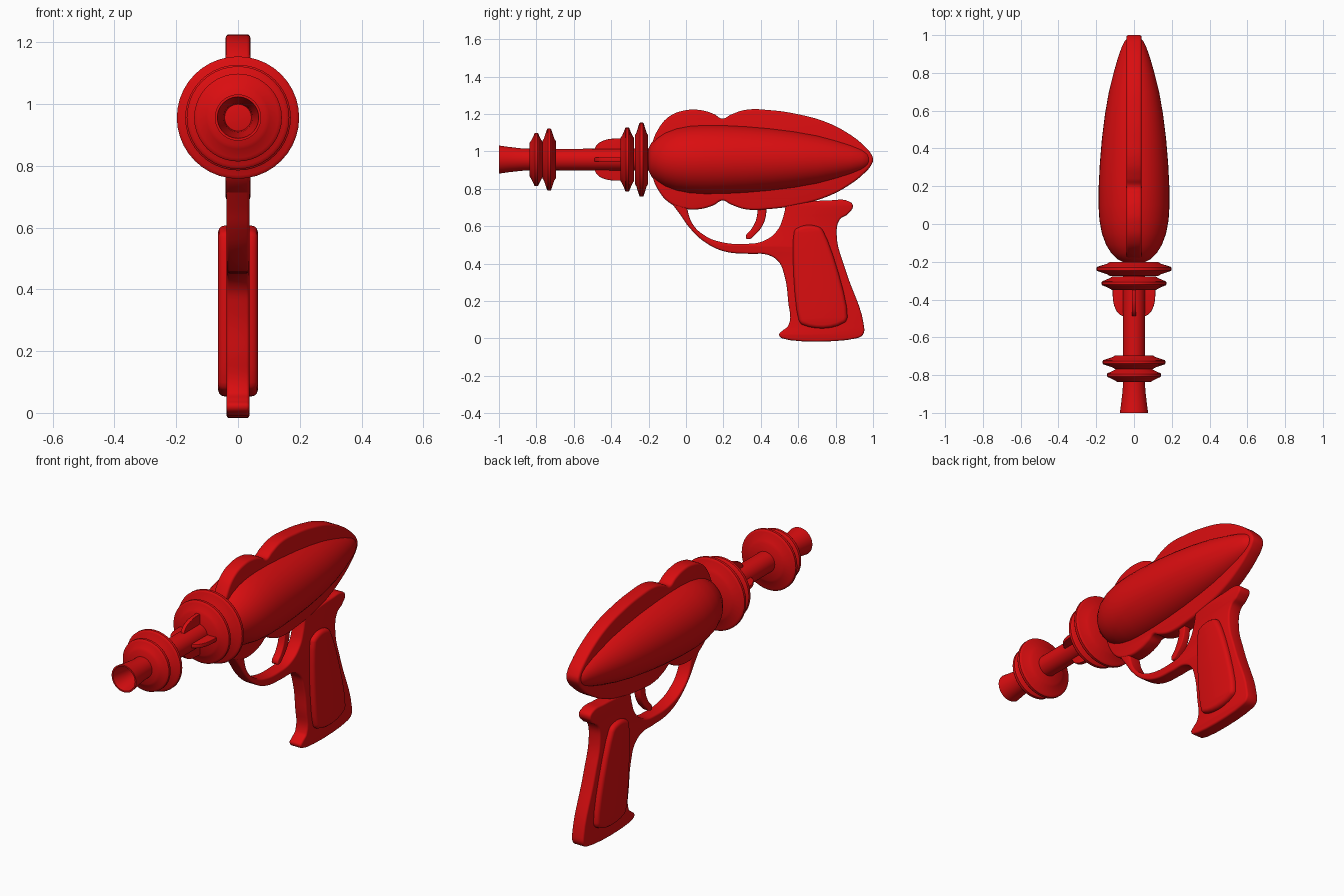
import bpy, bmesh, math
from mathutils import Matrix, Vector

AXIS = 0.956  # height of the barrel axis

cube = bpy.data.objects.get("Cube")
if cube:
    bpy.data.objects.remove(cube, do_unlink=True)

red = bpy.data.materials.new("bright_red")
red.use_nodes = True
red.diffuse_color = (0.7, 0.004, 0.005, 1)
red.node_tree.nodes["Principled BSDF"].inputs["Base Color"].default_value = (0.7, 0.004, 0.005, 1)


def finish(obj, angle=35):
    """Weld, orient, colour and smooth a mesh object."""
    bm = bmesh.new()
    bm.from_mesh(obj.data)
    bmesh.ops.remove_doubles(bm, verts=bm.verts, dist=0.0002)
    bmesh.ops.recalc_face_normals(bm, faces=bm.faces)
    bm.to_mesh(obj.data)
    bm.free()
    obj.data.materials.clear()
    obj.data.materials.append(red)
    bpy.ops.object.select_all(action="DESELECT")
    obj.select_set(True)
    bpy.context.view_layer.objects.active = obj
    bpy.ops.object.shade_smooth_by_angle(angle=math.radians(angle))
    return obj


def plate(name, outline, half, bevel, sharp=()):
    """Rounded-edge slab from a smooth (y, z) outline, centred on x = 0."""
    curve = bpy.data.curves.new(name, "CURVE")
    curve.dimensions = "2D"
    curve.fill_mode = "BOTH"
    curve.resolution_u = 6
    curve.extrude = half - bevel
    curve.bevel_depth = bevel
    curve.bevel_resolution = 2
    curve.offset = -bevel
    spline = curve.splines.new("BEZIER")
    spline.bezier_points.add(len(outline) - 1)
    spline.use_cyclic_u = True
    for i, (point, (y, z)) in enumerate(zip(spline.bezier_points, outline)):
        point.co = (y, z, 0)
        kind = "VECTOR" if i in sharp else "AUTO"
        point.handle_left_type = point.handle_right_type = kind
    obj = bpy.data.objects.new(name, curve)
    bpy.context.collection.objects.link(obj)
    bpy.ops.object.select_all(action="DESELECT")
    obj.select_set(True)
    bpy.context.view_layer.objects.active = obj
    bpy.ops.object.convert(target="MESH")
    obj = bpy.context.view_layer.objects.active
    # local x, y, z become world y, z, x
    obj.data.transform(Matrix(((0, 0, 1, 0), (1, 0, 0, 0), (0, 1, 0, 0), (0, 0, 0, 1))))
    return finish(obj)


def lathe(name, profile, steps=40):
    """Turn a (y, radius) profile around the barrel axis."""
    bm = bmesh.new()
    verts = [bm.verts.new((0, y, AXIS + r)) for y, r in profile]
    edges = [bm.edges.new(pair) for pair in zip(verts, verts[1:])]
    bmesh.ops.spin(bm, geom=verts + edges, cent=(0, 0, AXIS), axis=(0, 1, 0),
                   angle=math.tau, steps=steps, use_duplicate=False)
    mesh = bpy.data.meshes.new(name)
    bm.to_mesh(mesh)
    bm.free()
    obj = bpy.data.objects.new(name, mesh)
    bpy.context.collection.objects.link(obj)
    return finish(obj)


def mirrored(half):
    """Outline from its upper half, reflected about the barrel axis."""
    lower = [(y, -h) for y, h in reversed(half) if h > 0]
    return [(y, AXIS + h) for y, h in half + lower]


# Body: teardrop shell with a scalloped centre fin
lathe("body_shell", [(-.2, 0), (-.2, .06), (-.185, .09), (-.155, .12), (-.11, .148),
                     (-.05, .17), (.02, .183), (.1, .188), (.2, .187), (.32, .181),
                     (.45, .17), (.58, .154), (.7, .133), (.8, .108), (.88, .085),
                     (.94, .064), (.97, .048), (.985, .03), (.988, 0)])
plate("centre_fin", mirrored([(-.195, 0), (-.185, .07), (-.15, .16), (-.09, .23), (0, .264),
                              (.08, .264), (.15, .243), (.195, .219), (.24, .24), (.32, .266),
                              (.45, .264), (.6, .242), (.75, .2), (.87, .138), (.95, .076),
                              (.99, .03), (1, 0)]), .04, .012)

# Barrel with a flared, hollow muzzle
lathe("barrel", [(-.2, 0), (-.2, .059), (-.8, .057), (-.88, .06), (-.95, .068), (-1, .075),
                 (-1, .067), (-.95, .058), (-.88, .047), (-.82, .042), (-.82, 0)])

# Ring discs with thin rims
for name, y, rim, base in (("muzzle_ring_front", -.8, .142, .09),
                           ("muzzle_ring_back", -.732, .166, .1),
                           ("body_ring_front", -.314, .171, .115),
                           ("body_ring_back", -.238, .198, .13)):
    side = [(.036, 0), (.036, base), (.028, base + .012), (.014, rim - .012),
            (.011, rim - .003), (.007, rim)]
    lathe(name, [(y - d, r) for d, r in side] + [(y + d, r) for d, r in reversed(side)])

# Crossed cooling vanes in front of the body rings
vane = mirrored([(-.495, 0), (-.492, .045), (-.475, .08), (-.44, .102), (-.39, .112), (-.32, .112)])
for name, turn in (("vertical_vanes", 0), ("side_vanes", 90)):
    obj = plate(name, vane, .011, .003, sharp=(5, 6))
    centre = Matrix.Translation(Vector((0, 0, AXIS)))
    obj.data.transform(centre @ Matrix.Rotation(math.radians(turn), 4, "Y") @ centre.inverted())

# Grip and trigger guard in one outline
plate("grip_and_guard", [
    (.535, .72), (.77, .738), (.87, .733), (.892, .71), (.865, .665), (.822, .635),
    (.806, .55), (.85, .375), (.95, .075), (.947, .022), (.91, 0), (.515, 0),
    (.498, .022), (.517, .042), (.548, .07), (.546, .2), (.525, .34), (.495, .41),
    (.435, .447), (.34, .452), (.205, .465), (.1, .515), (.02, .59), (-.03, .66),
    (-.075, .72), (.0, .72), (.035, .612), (.1, .55), (.18, .517), (.31, .505),
    (.42, .523), (.49, .58), (.52, .65)], .037, .01, sharp=(0, 24, 25))

# Raised panels on both sides of the grip
plate("grip_panels", [(.578, .57), (.595, .59), (.705, .598), (.733, .575), (.863, .115),
                      (.845, .083), (.625, .072), (.603, .098)], .064, .02)

# Trigger
plate("trigger", [(.385, .72), (.43, .72), (.427, .655), (.41, .605), (.375, .56),
                  (.33, .53), (.32, .54), (.35, .585), (.375, .635)], .02, .006, sharp=(0, 1))
